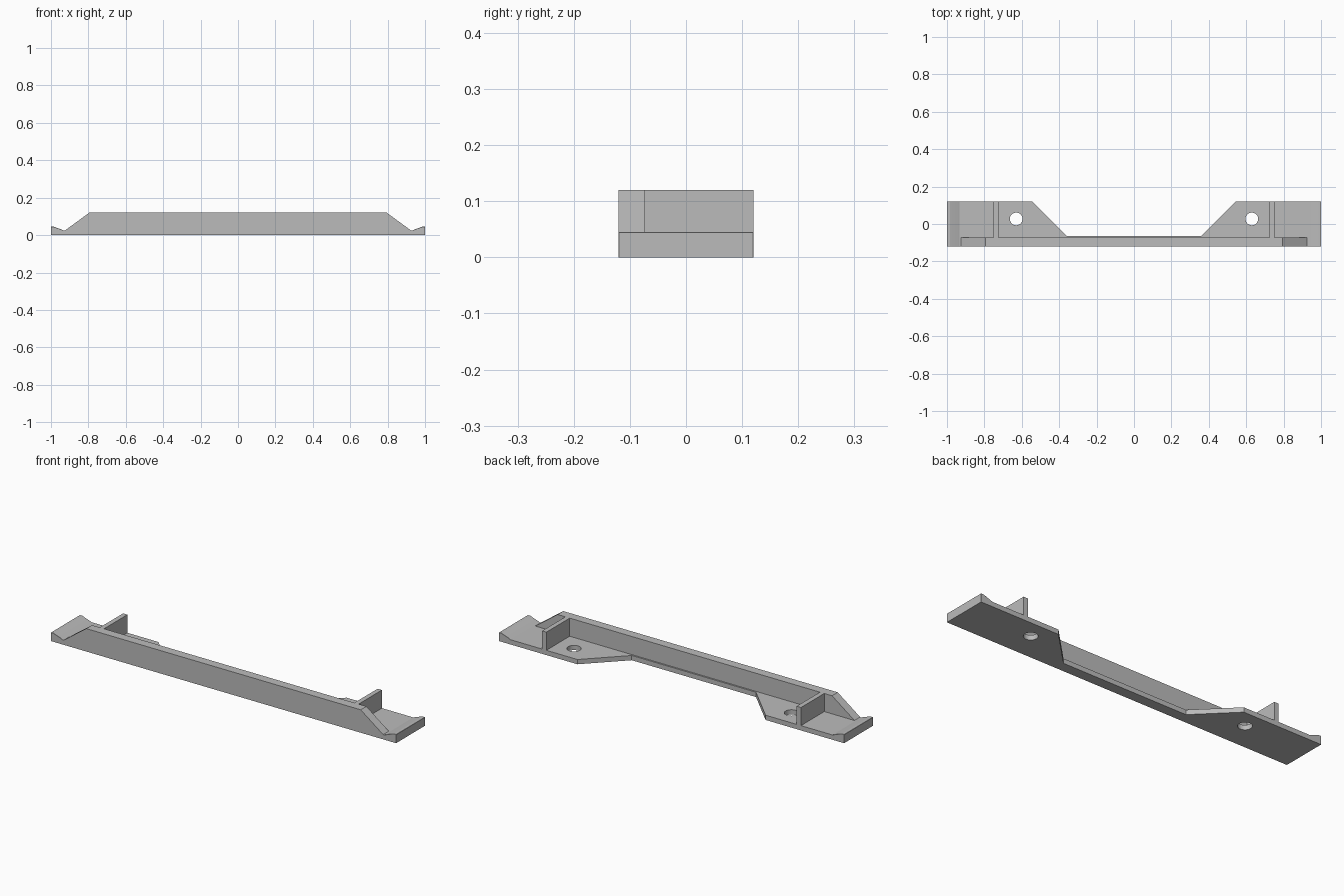
import bpy, bmesh, math
from mathutils import Vector

if "Cube" in bpy.data.objects:
    bpy.data.objects.remove(bpy.data.objects["Cube"], do_unlink=True)

grey = bpy.data.materials.new("plain grey")
grey.use_nodes = True
colour = (0.5, 0.5, 0.5, 1)
grey.diffuse_color = colour
grey.node_tree.nodes["Principled BSDF"].inputs["Base Color"].default_value = colour

HALF_Y, WALL_BACK, PLATE, TOP = 0.12, -0.073, 0.025, 0.12


def finish(name, bm):
    bmesh.ops.recalc_face_normals(bm, faces=bm.faces)
    mesh = bpy.data.meshes.new(name)
    bm.to_mesh(mesh)
    bm.free()
    mesh.materials.append(grey)
    obj = bpy.data.objects.new(name, mesh)
    bpy.context.collection.objects.link(obj)
    return obj


def prism(points, direction):
    """Extrude a closed outline along a direction."""
    bm = bmesh.new()
    face = bm.faces.new([bm.verts.new(p) for p in points])
    ext = bmesh.ops.extrude_face_region(bm, geom=[face])
    verts = [v for v in ext["geom"] if isinstance(v, bmesh.types.BMVert)]
    bmesh.ops.translate(bm, verts=verts, vec=Vector(direction))
    bmesh.ops.recalc_face_normals(bm, faces=bm.faces)
    return bm


def mirrored(points):
    return points + [(-x, b) for x, b in reversed(points)]


def combine(base, tool, operation):
    mod = base.modifiers.new(operation.lower(), "BOOLEAN")
    mod.operation = operation
    mod.solver = "EXACT"
    mod.object = tool
    bpy.context.view_layer.objects.active = base
    bpy.ops.object.modifier_apply(modifier=mod.name)
    bpy.data.objects.remove(tool, do_unlink=True)


# Base plate with flared mounting feet
outline = mirrored([(0.96, -HALF_Y), (0.96, HALF_Y), (0.545, HALF_Y), (0.36, -0.065)])
bracket = finish("mounting_bracket", prism([(x, y, 0) for x, y in outline], (0, 0, PLATE)))

# Upright front wall with sloping ends
profile = mirrored([(0.925, 0), (0.925, PLATE), (0.795, TOP)])
wall = finish("front_wall", prism([(x, -HALF_Y, z) for x, z in profile],
                                  (0, WALL_BACK + HALF_Y, 0)))
combine(bracket, wall, "UNION")

for side in (1, -1):
    # Raised end lip with chamfered outer corners
    lip = [(0.932, 0), (1, 0), (1, 0.045), (0.985, 0.045), (0.943, 0.03), (0.932, PLATE)]
    bm = prism([(side * x, -HALF_Y, z) for x, z in lip], (0, 2 * HALF_Y, 0))
    edges = []
    for e in bm.edges:
        a, b = (v.co for v in e.verts)
        at_end = min(abs(a.x), abs(b.x)) > 0.999 and max(a.z, b.z) > 0.04
        on_top = min(a.z, b.z) > 0.044 and abs(a.y - b.y) < 0.01
        slope = min(a.z, b.z) > 0.028 and abs(a.y - b.y) < 0.01
        if at_end or on_top or slope:
            edges.append(e)
    bmesh.ops.bevel(bm, geom=edges, offset=0.008, segments=1, affect="EDGES",
                    clamp_overlap=True)
    combine(bracket, finish("end_lip", bm), "UNION")

    # Cross rib behind the wall
    rib = [(0.725, -0.09), (0.75, -0.09), (0.75, HALF_Y), (0.725, HALF_Y)]
    combine(bracket, finish("cross_rib", prism([(side * x, y, 0.01) for x, y in rib],
                                              (0, 0, TOP - 0.01))), "UNION")

    # Screw hole
    ring = [(side * 0.63 + 0.034 * math.cos(i * math.tau / 32),
             0.027 + 0.034 * math.sin(i * math.tau / 32), -0.05) for i in range(32)]
    combine(bracket, finish("hole_cutter", prism(ring, (0, 0, 0.15))), "DIFFERENCE")

# Keep flat faces crisp and round the hole walls
bpy.ops.object.select_all(action="DESELECT")
bracket.select_set(True)
bpy.context.view_layer.objects.active = bracket
bpy.ops.object.shade_smooth_by_angle(angle=math.radians(18))
